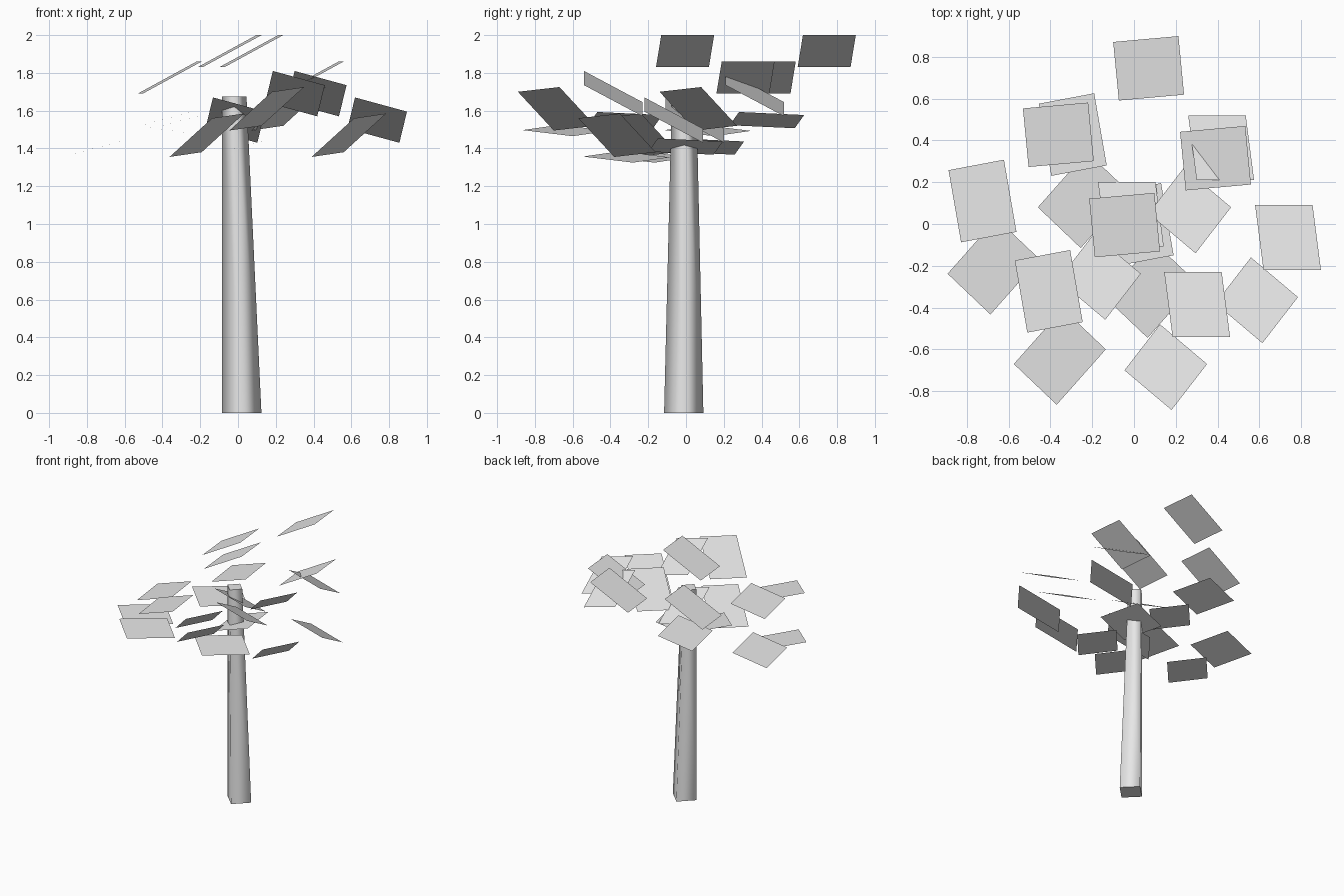
import bpy
import bmesh
from mathutils import Vector

cube = bpy.data.objects.get("Cube")
if cube:
    bpy.data.objects.remove(cube, do_unlink=True)


def make_material(name, color):
    mat = bpy.data.materials.new(name)
    mat.use_nodes = True
    mat.diffuse_color = color
    mat.node_tree.nodes["Principled BSDF"].inputs["Base Color"].default_value = color
    return mat


grey = make_material("light_grey", (0.8, 0.8, 0.8, 1))


def add_object(name, bm):
    mesh = bpy.data.meshes.new(name)
    bm.to_mesh(mesh)
    bm.free()
    mesh.materials.append(grey)
    obj = bpy.data.objects.new(name, mesh)
    bpy.context.collection.objects.link(obj)
    return obj


# Trunk: leaning, tapered four-sided post with smooth sides and flat ends
def make_trunk(height=1.675):
    bm = bmesh.new()
    bmesh.ops.create_cone(bm, cap_ends=True, segments=4, radius1=0.104,
                          radius2=0.065, depth=height)
    for v in bm.verts:
        v.co += Vector((-0.02, -0.01, 0) if v.co.z > 0 else (0.02, -0.012, 0))
        v.co.z += height / 2
    bm.normal_update()
    for f in bm.faces:
        f.smooth = abs(f.normal.z) < 0.5
    add_object("trunk", bm)


# Leaf card: flat rectangle given by its centre and two edge vectors
def make_leaf(name, centre, u, v):
    u, v = Vector(u) / 2, Vector(v) / 2
    if u.cross(v).z < 0:
        u, v = v, u
    bm = bmesh.new()
    corners = [centre - u - v, centre + u - v, centre + u + v, centre - u + v]
    bm.faces.new([bm.verts.new(c) for c in corners])
    add_object(name, bm)


# One cluster of five leaves: centre, first edge, second edge
cluster = {
    "top_leaf": ((-0.045, -0.005, 1.915), (0.312, 0.028, 0.17), (0.027, -0.28, 0)),
    "left_leaf": ((0.302, -0.385, 1.69), (0.275, 0, -0.075), (-0.04, 0.31, -0.165)),
    "low_leaf": ((-0.355, -0.635, 1.495), (0.205, -0.195, -0.028), (0.235, 0.265, -0.032)),
    "front_leaf": ((0.152, -0.685, 1.61), (0.17, 0.22, 0.025), (0.225, -0.19, 0.205)),
    "right_leaf": ((-0.408, -0.322, 1.55), (0.265, 0.05, 0.07), (0.06, -0.345, 0.016)),
}

# The cluster repeats at four places around the trunk top
offsets = [(0, 0, 0), (0.115, 0.75, 0), (-0.317, 0.432, -0.14), (0.435, 0.32, -0.14)]

make_trunk()
for i, offset in enumerate(offsets, 1):
    for name, (centre, u, v) in cluster.items():
        make_leaf(f"{name}_{i}", Vector(centre) + Vector(offset), u, v)
